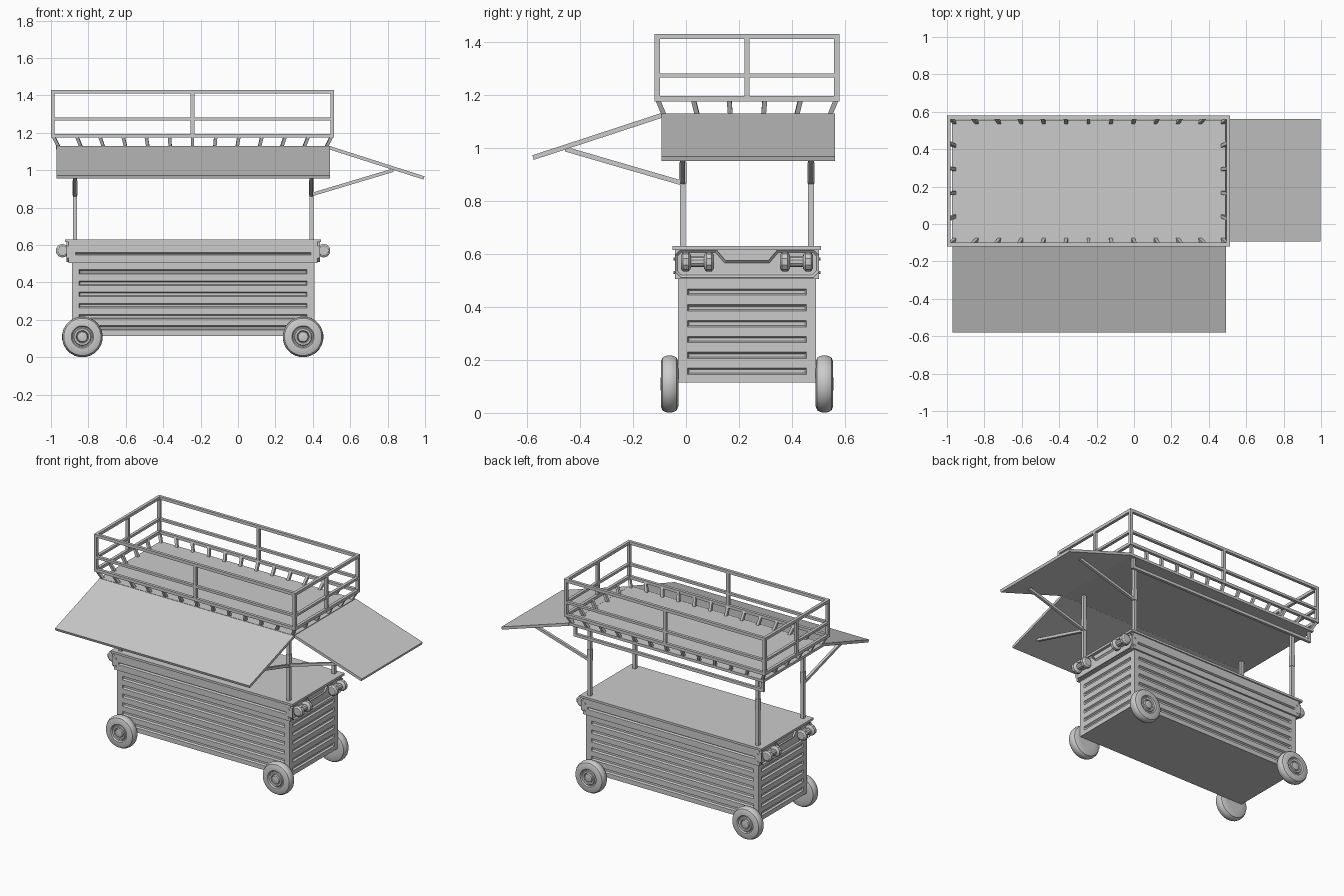
import bpy, bmesh, math
from mathutils import Vector

if "Cube" in bpy.data.objects:
    bpy.data.objects.remove(bpy.data.objects["Cube"])

CX, CY = -0.24, 0.23   # centre of the cart body (the awnings hang off two sides)


def finish(name, bm, smooth=False):
    bmesh.ops.recalc_face_normals(bm, faces=bm.faces[:])
    me = bpy.data.meshes.new(name)
    bm.to_mesh(me)
    bm.free()
    ob = bpy.data.objects.new(name, me)
    bpy.context.collection.objects.link(ob)
    if smooth:
        bpy.ops.object.select_all(action='DESELECT')
        bpy.context.view_layer.objects.active = ob
        ob.select_set(True)
        bpy.ops.object.shade_smooth_by_angle(angle=math.radians(35))
    return ob


def add_box(bm, lo, hi):
    vs = bmesh.ops.create_cube(bm, size=1)['verts']
    for v in vs:
        v.co = Vector([(a + b) / 2 + c * (b - a) for a, b, c in zip(lo, hi, v.co)])


def box(name, lo, hi):
    bm = bmesh.new()
    add_box(bm, lo, hi)
    return finish(name, bm)


def add_bar(bm, p, q, side, w, t):
    """Rectangular bar from p to q; w is its width along side, t its thickness."""
    p, q, s = Vector(p), Vector(q), Vector(side)
    n = (q - p).cross(s).normalized()
    off = [s * w / 2 * a + n * t / 2 * b for a, b in ((-1, -1), (1, -1), (1, 1), (-1, 1))]
    a = [bm.verts.new(p + o) for o in off]
    b = [bm.verts.new(q + o) for o in off]
    bm.faces.new(a[::-1])
    bm.faces.new(b)
    for i in range(4):
        j = (i + 1) % 4
        bm.faces.new((a[i], a[j], b[j], b[i]))


def bar(name, p, q, side, w, t):
    bm = bmesh.new()
    add_bar(bm, p, q, side, w, t)
    return finish(name, bm)


def lathe(name, profile, centre, n, direction=1):
    """Turn (radius, offset) points round an axis along y."""
    bm = bmesh.new()
    rings = []
    for r, t in profile:
        rings.append([bm.verts.new((centre[0] + r * math.cos(2 * math.pi * (i + .5) / n),
                                    centre[1] + t * direction,
                                    centre[2] + r * math.sin(2 * math.pi * (i + .5) / n)))
                      for i in range(n)])
    for a, b in zip(rings, rings[1:]):
        for i in range(n):
            j = (i + 1) % n
            bm.faces.new((a[i], a[j], b[j], b[i]))
    bm.faces.new(rings[0])
    bm.faces.new(rings[-1])
    return finish(name, bm, True)


def add_slot(bm, axis, face, sign, mid, half, z, h, depth=0.012):
    """Tapered groove cutter sunk into a side face."""
    rings = []
    for d, grow in ((0.012, 0.006), (-depth, -0.006)):
        ring = []
        for a, b in ((-1, -1), (1, -1), (1, 1), (-1, 1)):
            along, up = mid + a * (half + grow), z + b * (h / 2 + grow)
            out = face + sign * d
            ring.append(bm.verts.new((out, along, up) if axis == 'x' else (along, out, up)))
        rings.append(ring)
    bm.faces.new(rings[0])
    bm.faces.new(rings[1])
    for i in range(4):
        j = (i + 1) % 4
        bm.faces.new((rings[0][i], rings[0][j], rings[1][j], rings[1][i]))


def carve(ob, bm):
    cutter = finish(ob.name + "_groove_cutter", bm)
    cutter.hide_render = True
    cutter.display_type = 'WIRE'
    mod = ob.modifiers.new("grooves", 'BOOLEAN')
    mod.object = cutter
    mod.operation = 'DIFFERENCE'
    mod.solver = 'EXACT'
    # bake the cut, then remove the helper
    dg = bpy.context.evaluated_depsgraph_get()
    me = bpy.data.meshes.new_from_object(ob.evaluated_get(dg))
    ob.modifiers.clear()
    ob.data = me
    bpy.data.objects.remove(cutter)


# cabinet with six grooves on each side
cabinet = box("cabinet", (-0.888, -0.03, 0.115), (0.408, 0.49, 0.52))
cut = bmesh.new()
for k in range(6):
    z = 0.157 + k * 0.0598
    for s in (-1, 1):
        add_slot(cut, 'y', CY + s * 0.26, s, CX, 0.61, z, 0.024)
        add_slot(cut, 'x', CX + s * 0.648, s, CY, 0.224, z, 0.024)
carve(cabinet, cut)

# counter band with one long groove front and back, and the counter top
band = box("counter_band", (CX - 0.665, CY - 0.272, 0.505), (CX + 0.665, CY + 0.272, 0.62))
cut = bmesh.new()
for s in (-1, 1):
    add_slot(cut, 'y', CY + s * 0.272, s, CX, 0.63, 0.553, 0.014)
carve(band, cut)
box("counter_top", (CX - 0.685, CY - 0.28, 0.615), (CX + 0.685, CY + 0.28, 0.63))

# notched end plates with dumbbell grips and bolts
half = [(0, 0.574), (0.08, 0.574), (0.115, 0.615), (0.25, 0.615), (0.272, 0.595),
        (0.272, 0.532), (0.25, 0.51), (0, 0.51)]
outline = half[1:-1] + [(-y, z) for y, z in half[1:-1][::-1]]
grip = [(0.026, -0.062), (0.037, -0.054), (0.037, -0.034), (0.028, -0.026), (0.02, -0.024),
        (0.02, 0.024), (0.028, 0.026), (0.037, 0.034), (0.037, 0.054), (0.026, 0.062)]
for s, side in ((-1, "left"), (1, "right")):
    bm = bmesh.new()
    x = CX + s * 0.66
    f = bm.faces.new([bm.verts.new((x, CY + y, z)) for y, z in outline])
    out = bmesh.ops.extrude_face_region(bm, geom=[f])['geom']
    for v in out:
        if isinstance(v, bmesh.types.BMVert):
            v.co.x += s * 0.018
    face = [g for g in out if isinstance(g, bmesh.types.BMFace)]
    bmesh.ops.recalc_face_normals(bm, faces=bm.faces[:])
    bmesh.ops.inset_region(bm, faces=face, thickness=0.01)
    for v in face[0].verts:
        v.co.x -= s * 0.009
    finish(side + "_end_plate", bm)
    for t, end in ((-1, "front"), (1, "back")):
        y = CY + t * 0.187
        lathe(f"{side}_{end}_grip", grip, (CX + s * 0.698, y, 0.57), 10)
        box(f"{side}_{end}_grip_mount", (min(x, x + s * 0.04), y - 0.018, 0.555),
            (max(x, x + s * 0.04), y + 0.018, 0.585))
        for z in (0.53, 0.58):
            lathe(f"{side}_{end}_bolt", [(0.006, 0), (0.006, 0.007)],
                  (CX + s * 0.65, CY + t * 0.27, z), 8, t)

# wheels: rounded tyre, dished rim and hub cap
tyre = [(0.055, 0), (0.085, 0), (0.1, 0.006), (0.107, 0.018), (0.109, 0.033), (0.107, 0.048),
        (0.1, 0.06), (0.085, 0.066), (0.06, 0.066), (0.054, 0.058), (0.048, 0.058),
        (0.044, 0.063), (0.034, 0.063), (0.03, 0.056), (0.026, 0.066), (0.018, 0.068)]
for x, side in ((-0.832, "left"), (0.348, "right")):
    for s, end in ((-1, "front"), (1, "back")):
        lathe(f"{end}_{side}_wheel", tyre, (x, CY + s * 0.259, 0.109), 24, s)

# canopy posts with upper sleeves
PX, PY = (-0.872, 0.392), (-0.012, 0.472)
for x, side in zip(PX, ("left", "right")):
    for y, end in zip(PY, ("front", "back")):
        box(f"{end}_{side}_post", (x - 0.011, y - 0.011, 0.62), (x + 0.011, y + 0.011, 1.12))
        box(f"{end}_{side}_post_sleeve", (x - 0.0135, y - 0.0135, 0.865),
            (x + 0.0135, y + 0.0135, 0.945))

# roof and the rail frame hanging below its back edge
box("roof", (-0.973, -0.1, 1.112), (0.49, 0.557, 1.13))
bm = bmesh.new()
add_box(bm, (-0.965, 0.527, 1.04), (0.465, 0.545, 1.06))
for x in (-0.965, 0.447):
    add_box(bm, (x, 0.527, 1.06), (x + 0.018, 0.545, 1.115))
finish("back_roof_rail", bm)

# awnings and their struts
bar("front_awning", (CX, -0.098, 1.12), (CX, -0.577, 0.963), (1, 0, 0), 1.463, 0.018)
bar("right_awning", (0.49, 0.235, 1.12), (0.994, 0.235, 0.959), (0, 1, 0), 0.655, 0.018)
for x, side in zip(PX, ("left", "right")):
    bar(f"front_awning_{side}_strut", (x, -0.015, 0.867), (x, -0.455, 0.995), (1, 0, 0), 0.018, 0.018)
for y, end in zip(PY, ("front", "back")):
    bar(f"right_awning_{end}_strut", (0.395, y, 0.87), (0.83, y, 1.0), (0, 1, 0), 0.018, 0.018)

# roof rack railing
X0, X1, Y0, Y1, W = -1.0, 0.514, -0.119, 0.579, 0.02
for z, name in ((1.175, "lower"), (1.265, "middle"), (1.41, "upper")):
    bm = bmesh.new()
    h = 0.016 if name == "middle" else W
    for y in (Y0, Y1 - W):
        add_box(bm, (X0, y, z), (X1, y + W, z + h))
    for x in (X0, X1 - W):
        add_box(bm, (x, Y0 + W, z), (x + W, Y1 - W, z + h))
    finish(f"rack_{name}_rail", bm)
bm = bmesh.new()
mx, my = (X0 + X1 - W) / 2, (Y0 + Y1 - W) / 2
for x, y in ((X0, Y0), (X1 - W, Y0), (X0, Y1 - W), (X1 - W, Y1 - W),
             (mx, Y0), (mx, Y1 - W), (X0, my), (X1 - W, my)):
    add_box(bm, (x, y, 1.18), (x + W, y + W, 1.42))
finish("rack_uprights", bm)

# fanned supports between the roof edge and the rack
bm = bmesh.new()
cx, cy = (X0 + X1) / 2, (Y0 + Y1) / 2
for i in range(13):
    u = i / 6 - 1
    for s in (-1, 1):
        add_bar(bm, (cx + u * 0.715, cy + s * 0.313, 1.124), (cx + u * 0.745, cy + s * 0.338, 1.185),
                (1, 0, 0), 0.018, 0.018)
for i in range(1, 5):
    u = i / 2.5 - 1
    for s in (-1, 1):
        add_bar(bm, (cx + s * 0.715, cy + u * 0.313, 1.124), (cx + s * 0.745, cy + u * 0.338, 1.185),
                (0, 1, 0), 0.018, 0.018)
finish("rack_supports", bm)
